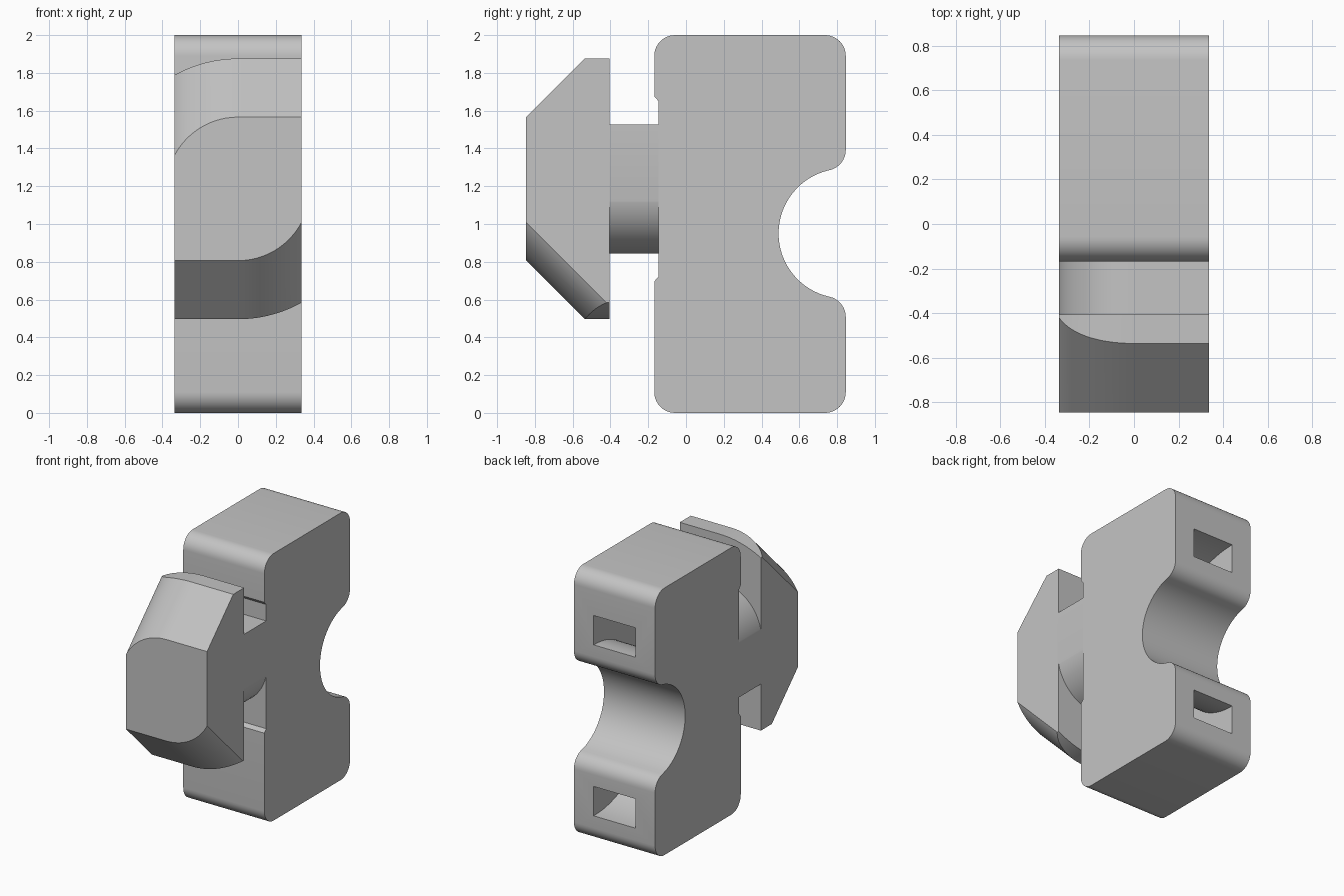
import bpy, bmesh
from math import sin, cos, pi, sqrt, atan2

cube = bpy.data.objects.get("Cube")
if cube:
    bpy.data.objects.remove(cube, do_unlink=True)

HALF = 0.336          # half width along x
MID = 1.186           # height of the twist head's axis
HOLE = (0.833, 0.95)  # rod saddle centre in y, z

grey = bpy.data.materials.new("light_grey")
grey.use_nodes = True
colour = (0.55, 0.55, 0.55, 1)
grey.diffuse_color = colour
grey.node_tree.nodes["Principled BSDF"].inputs["Base Color"].default_value = colour


def loft(name, sections):
    """Skin a list of (x, [(y, z), ...]) sections and cap both ends."""
    bm = bmesh.new()
    rings = [[bm.verts.new((x, y, z)) for y, z in pts] for x, pts in sections]
    for a, b in zip(rings, rings[1:]):
        for i in range(len(a)):
            j = (i + 1) % len(a)
            bm.faces.new((a[i], a[j], b[j], b[i]))
    bm.faces.new(rings[0])
    bm.faces.new(rings[-1])
    bmesh.ops.recalc_face_normals(bm, faces=bm.faces[:])
    mesh = bpy.data.meshes.new(name)
    bm.to_mesh(mesh)
    bm.free()
    mesh.materials.append(grey)
    obj = bpy.data.objects.new(name, mesh)
    bpy.context.collection.objects.link(obj)
    return obj


def arc(cy, cz, r, start, end, n):
    return [(cy + r * cos(start + (end - start) * i / n),
             cz + r * sin(start + (end - start) * i / n)) for i in range(n + 1)]


def smooth(obj):
    bpy.ops.object.select_all(action='DESELECT')
    obj.select_set(True)
    bpy.context.view_layer.objects.active = obj
    bpy.ops.object.shade_smooth_by_angle(angle=0.4)


# Body: rounded block with a round saddle at the back and a shallow front recess
R, SADDLE = 0.11, 0.343
FRONT, BACK, RECESS = -0.168, 0.846, -0.146
cy, cz = HOLE
lip_y = BACK - R
lip_dz = sqrt((SADDLE + R) ** 2 - (cy - lip_y) ** 2)
lean = atan2(lip_dz, lip_y - cy)
outline = arc(FRONT + R, R, R, pi, 1.5 * pi, 10)
outline += arc(BACK - R, R, R, 1.5 * pi, 2 * pi, 10)
outline += arc(lip_y, cz - lip_dz, R, 0, pi - lean, 8)
outline += arc(cy, cz, SADDLE, 2 * pi - lean, lean, 32)[1:-1]
outline += arc(lip_y, cz + lip_dz, R, lean - pi, 0, 8)
outline += arc(BACK - R, 2 - R, R, 0, pi / 2, 10)
outline += arc(FRONT + R, 2 - R, R, pi / 2, pi, 10)
outline += [(FRONT, MID + 0.49), (RECESS, MID + 0.465),
            (RECESS, MID - 0.465), (FRONT, MID - 0.49)]
body = loft("body", [(-HALF, outline), (HALF, outline)])

# Curved strap channel running behind the saddle
ring = arc(cy, cz, 0.75, pi / 2, 1.5 * pi, 40) + arc(cy, cz, 0.53, 1.5 * pi, pi / 2, 40)
ring.insert(41, (1.0, cz - 0.75))
ring.insert(42, (1.0, cz - 0.53))
ring += [(1.0, cz + 0.53), (1.0, cz + 0.75)]
cutter = loft("strap_channel_cutter", [(-0.172, ring), (0.172, ring)])
cutter.hide_render = True
cut = body.modifiers.new("strap_channel", 'BOOLEAN')
cut.operation = 'DIFFERENCE'
cut.solver = 'EXACT'
cut.object = cutter
bpy.context.view_layer.objects.active = body
bpy.ops.object.modifier_apply(modifier=cut.name)
bpy.data.objects.remove(cutter, do_unlink=True)
smooth(body)

# Twist head and neck: opposite corners are rounded so they can turn in a slot
STEPS = 16
stations = [HALF * sin(pi / 2 * i / STEPS) for i in range(-STEPS, STEPS + 1)]


def reach(r, x, rounded):
    return sqrt(max(r * r - x * x, 0)) if rounded else r


def head_section(x):
    y0, y1 = -0.846, -0.406
    up_f, up_b = (reach(r, x, x < 0) for r in (0.38, 0.69))
    dn_f, dn_b = (reach(r, x, x > 0) for r in (0.38, 0.69))
    return [(y0, MID - dn_f), (y0, MID + up_f),
            (y0 + up_b - up_f, MID + up_b), (y1, MID + up_b),
            (y1, MID - dn_b), (y0 + dn_b - dn_f, MID - dn_b)]


def neck_section(x):
    up, dn = reach(0.342, x, x < 0), reach(0.342, x, x > 0)
    return [(-0.42, MID - dn), (-0.42, MID + up), (-0.13, MID + up), (-0.13, MID - dn)]


smooth(loft("twist_head", [(x, head_section(x)) for x in stations]))
smooth(loft("neck", [(x, neck_section(x)) for x in stations]))
